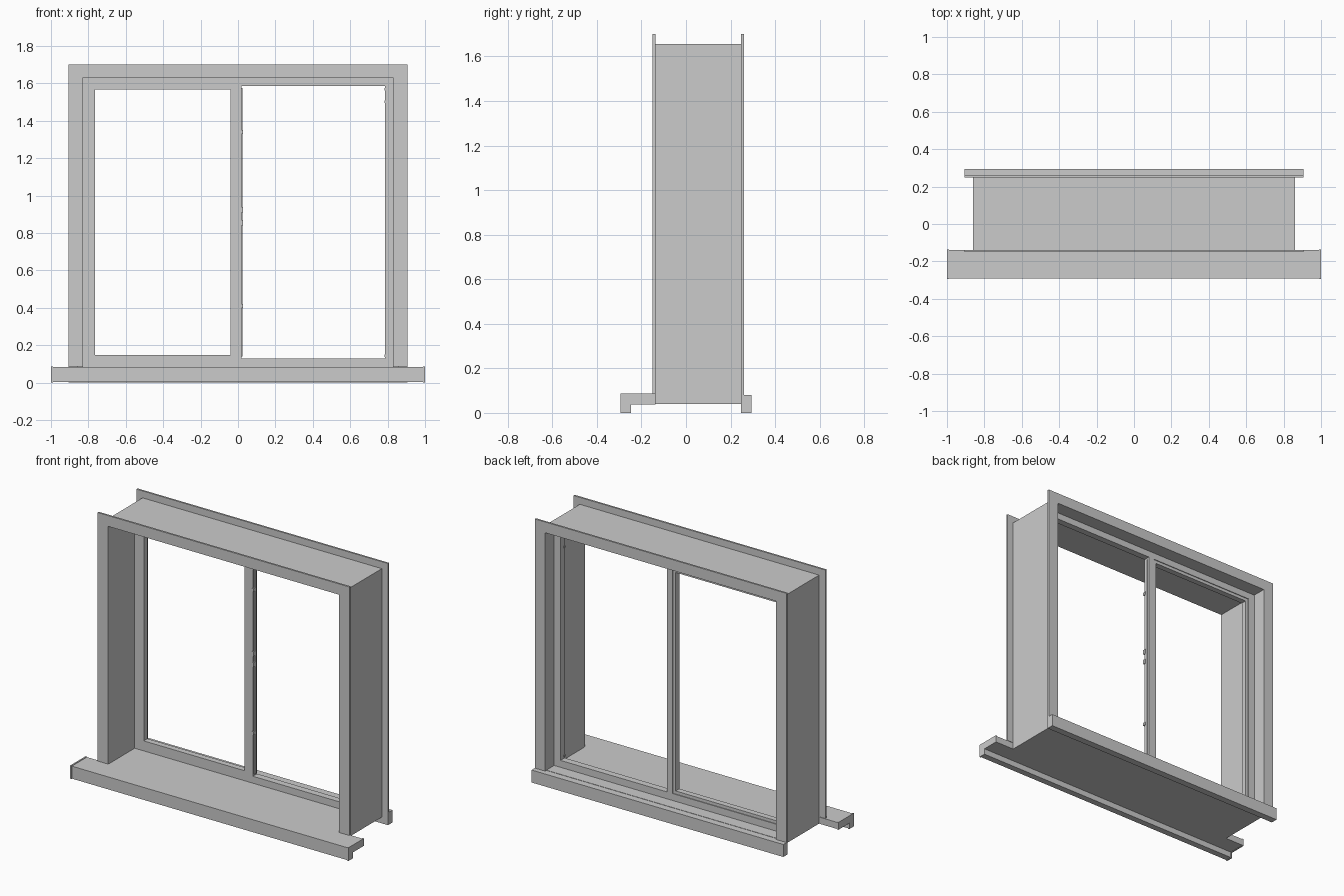
import bpy, bmesh

if "Cube" in bpy.data.objects:
    bpy.data.objects.remove(bpy.data.objects["Cube"])


def prism(name, pts, axis, a, b):
    """Extrude a closed profile along x (points are y,z) or y (points are x,z)."""
    place = (lambda p, t: (t, p[0], p[1])) if axis == 'x' else (lambda p, t: (p[0], t, p[1]))
    bm = bmesh.new()
    lo = [bm.verts.new(place(p, a)) for p in pts]
    hi = [bm.verts.new(place(p, b)) for p in pts]
    n = len(pts)
    bm.faces.new(lo)
    bm.faces.new(hi[::-1])
    for i in range(n):
        j = (i + 1) % n
        bm.faces.new((lo[i], hi[i], hi[j], lo[j]))
    bmesh.ops.recalc_face_normals(bm, faces=bm.faces)
    me = bpy.data.meshes.new(name)
    bm.to_mesh(me)
    bm.free()
    ob = bpy.data.objects.new(name, me)
    bpy.context.collection.objects.link(ob)
    return ob


def box(name, x0, x1, y0, y1, z0, z1):
    return prism(name, [(x0, z0), (x1, z0), (x1, z1), (x0, z1)], 'y', y0, y1)


def arch(name, xo, xi, zb, zi, zo, y0, y1):
    """Three-sided surround: two legs and a head."""
    pts = [(-xo, zb), (-xi, zb), (-xi, zi), (xi, zi), (xi, zb), (xo, zb), (xo, zo), (-xo, zo)]
    return prism(name, pts, 'y', y0, y1)


def ring(name, x0, x1, z0, z1, l, r, b, t, y0, y1):
    """Rectangular frame: left, right, bottom and top rails."""
    box(name + "_left", x0, x0 + l, y0, y1, z0, z1)
    box(name + "_right", x1 - r, x1, y0, y1, z0, z1)
    box(name + "_bottom", x0 + l, x1 - r, y0, y1, z0, z0 + b)
    box(name + "_top", x0 + l, x1 - r, y0, y1, z1 - t, z1)


# Wall lining and the casings on both faces
arch("wall_lining", 0.86, 0.83, 0.04, 1.63, 1.655, -0.138, 0.248)
arch("front_casing", 0.905, 0.83, 0.085, 1.63, 1.70, -0.15, -0.138)
arch("back_casing", 0.905, 0.83, 0.08, 1.63, 1.70, 0.248, 0.26)

# Sills: L-shaped front board with end caps, floor, rear nosing
sill = [(-0.292, 0.002), (-0.25, 0.002), (-0.25, 0.04), (-0.138, 0.04), (-0.138, 0.083), (-0.292, 0.083)]
cap = [(-0.295, 0.0), (-0.248, 0.0), (-0.248, 0.038), (-0.136, 0.038), (-0.136, 0.086), (-0.295, 0.086)]
prism("front_sill", sill, 'x', -0.99, 0.99)
for s, side in ((-1, "left"), (1, "right")):
    prism("sill_cap_" + side, cap, 'x', s * 0.99, s * 1.0)
box("sill_floor", -0.86, 0.86, -0.138, 0.248, 0.04, 0.083)
box("rear_nosing", -0.905, 0.905, 0.248, 0.293, 0.0, 0.081)

# Window frame with centre mullion
ring("window_frame", -0.83, 0.83, 0.083, 1.63, 0.045, 0.045, 0.045, 0.043, 0.125, 0.168)
box("mullion", -0.022, 0.02, 0.125, 0.168, 0.128, 1.587)

# Glazing bead around the fixed left light
ring("glazing_bead", -0.785, -0.02, 0.128, 1.587, 0.02, 0.02, 0.02, 0.02, 0.125, 0.163)

# Lock strip and keepers on the mullion
box("lock_strip", 0.02, 0.025, 0.137, 0.155, 0.14, 1.575)
for i, (z, h) in enumerate(((0.40, 0.02), (0.84, 0.03), (0.91, 0.03), (1.33, 0.02))):
    box(f"lock_keeper_{i}", 0.015, 0.027, 0.121, 0.14, z, z + h)

# Hinge plates on the right jamb
for i, z in enumerate((0.138, 1.495, 1.563)):
    box(f"hinge_plate_{i}", 0.782, 0.808, 0.119, 0.135, z, z + 0.012)
